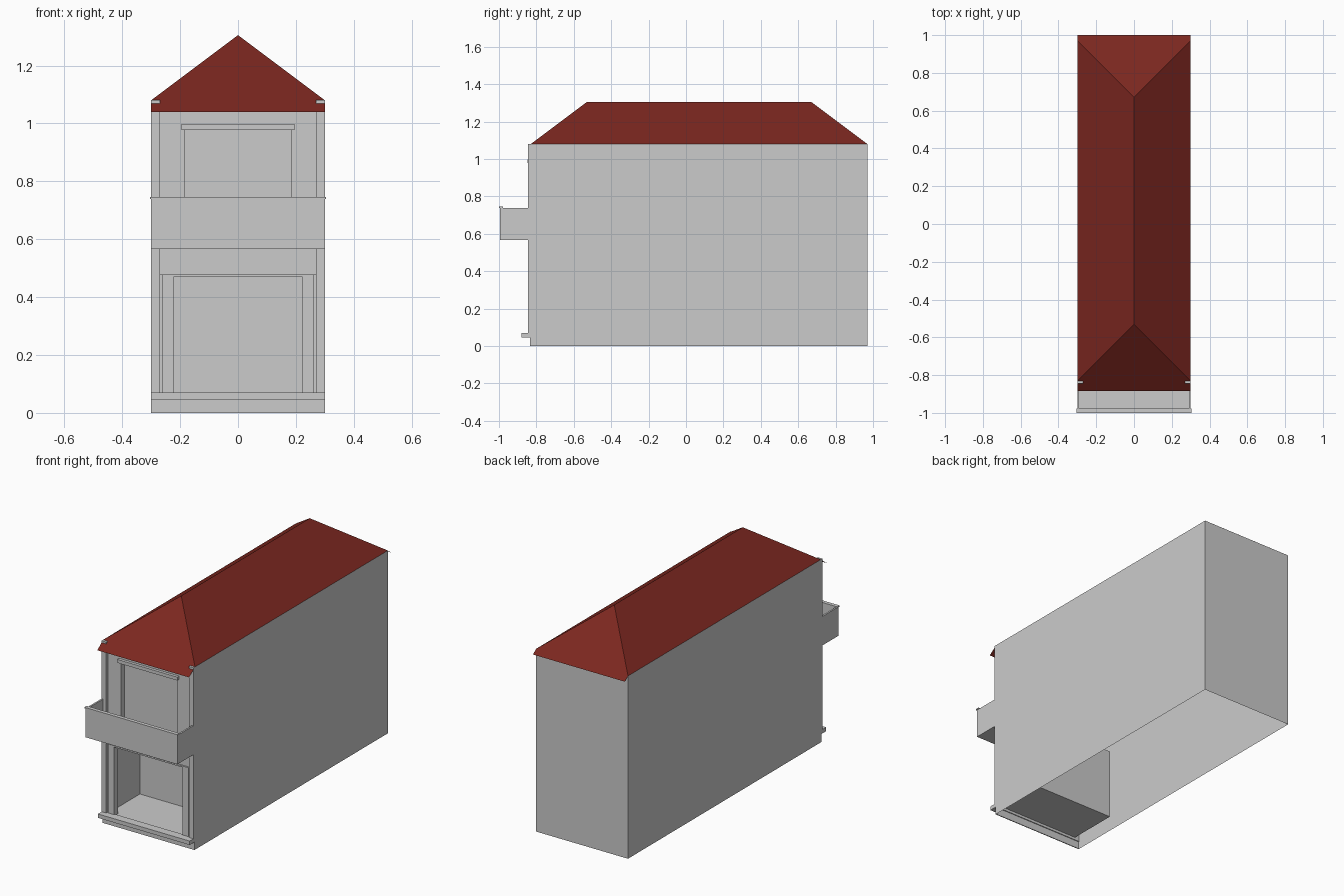
import bpy

if "Cube" in bpy.data.objects:
    bpy.data.objects.remove(bpy.data.objects["Cube"])

red = bpy.data.materials.new("roof_red")
red.diffuse_color = (0.2, 0.02, 0.014, 1)
red.use_nodes = True
red.node_tree.nodes["Principled BSDF"].inputs["Base Color"].default_value = red.diffuse_color


def mesh(name, verts, faces, mat=None):
    me = bpy.data.meshes.new(name)
    me.from_pydata(verts, [], faces)
    ob = bpy.data.objects.new(name, me)
    bpy.context.collection.objects.link(ob)
    if mat:
        me.materials.append(mat)
    return ob


def box(name, x, y, z, skip=()):
    """Box from (min, max) ranges; skip leaves out named sides."""
    v = [(a, b, c) for c in z for b in y for a in x]
    sides = {"bottom": (0, 2, 3, 1), "top": (4, 5, 7, 6), "front": (0, 1, 5, 4),
             "back": (2, 6, 7, 3), "left": (0, 4, 6, 2), "right": (1, 3, 7, 5)}
    return mesh(name, v, [f for k, f in sides.items() if k not in skip])


def pair(name, x, y, z):
    box(name + "_right", x, y, z)
    box(name + "_left", (-x[1], -x[0]), y, z)


W, F, B, EAVE, RIDGE = 0.3, -0.83, 0.97, 1.08, 1.305

# Long side and back walls, open underneath
box("outer_walls", (-W, W), (F, B), (0, EAVE), ("bottom", "top", "front"))

# Plinth and step across the front
box("plinth", (-W, W), (-0.835, F), (0, 0.05), ("back",))
box("front_step", (-W, W), (-0.88, F), (0.047, 0.07))

# Corner pilasters
pair("pilaster", (0.27, W), (-0.845, F), (0.05, EAVE))

# Ground floor recess: floor, back wall, sides, ceiling
box("porch_recess", (-0.27, 0.27), (F, -0.53), (0.062, 0.478), ("front",))
pair("porch_post", (0.223, 0.263), (-0.838, -0.80), (0.062, 0.472))
box("porch_lintel", (-0.263, 0.263), (-0.84, -0.80), (0.47, 0.478))

# Front wall around the upper opening
box("facade_band", (-0.27, 0.27), (F, -0.80), (0.478, 0.58))
pair("facade_side", (0.183, 0.27), (F, -0.80), (0.58, 1.075))
box("facade_top", (-0.183, 0.183), (F, -0.80), (0.98, 1.075))
box("upper_door_panel", (-0.183, 0.183), (-0.80, -0.795), (0.58, 0.98))
box("upper_lintel", (-0.196, 0.196), (-0.847, F), (0.978, 0.998))

# Balcony with parapet and front rail
box("balcony_floor", (-W, W), (-0.995, F), (0.567, 0.58))
box("balcony_front", (-W, W), (-0.995, -0.983), (0.58, 0.738))
pair("balcony_side", (0.29, W), (-0.983, F), (0.58, 0.738))
box("balcony_rail", (-0.304, 0.304), (-1.0, -0.978), (0.738, 0.745))

# Hipped roof, with the end slopes carried down past the walls
slope = (RIDGE - EAVE) / W
fo, bo = 0.055, 0.03
roof = [(0, F + W, RIDGE), (0, B - W, RIDGE)]
for y, z in ((F, EAVE), (B, EAVE), (F - fo, EAVE - fo * slope), (B + bo, EAVE - bo * slope)):
    roof += [(-W, y, z), (W, y, z)]
mesh("hipped_roof", roof,
     [(0, 3, 5, 1), (0, 1, 4, 2), (0, 2, 6, 7, 3), (1, 5, 9, 8, 4)], red)
